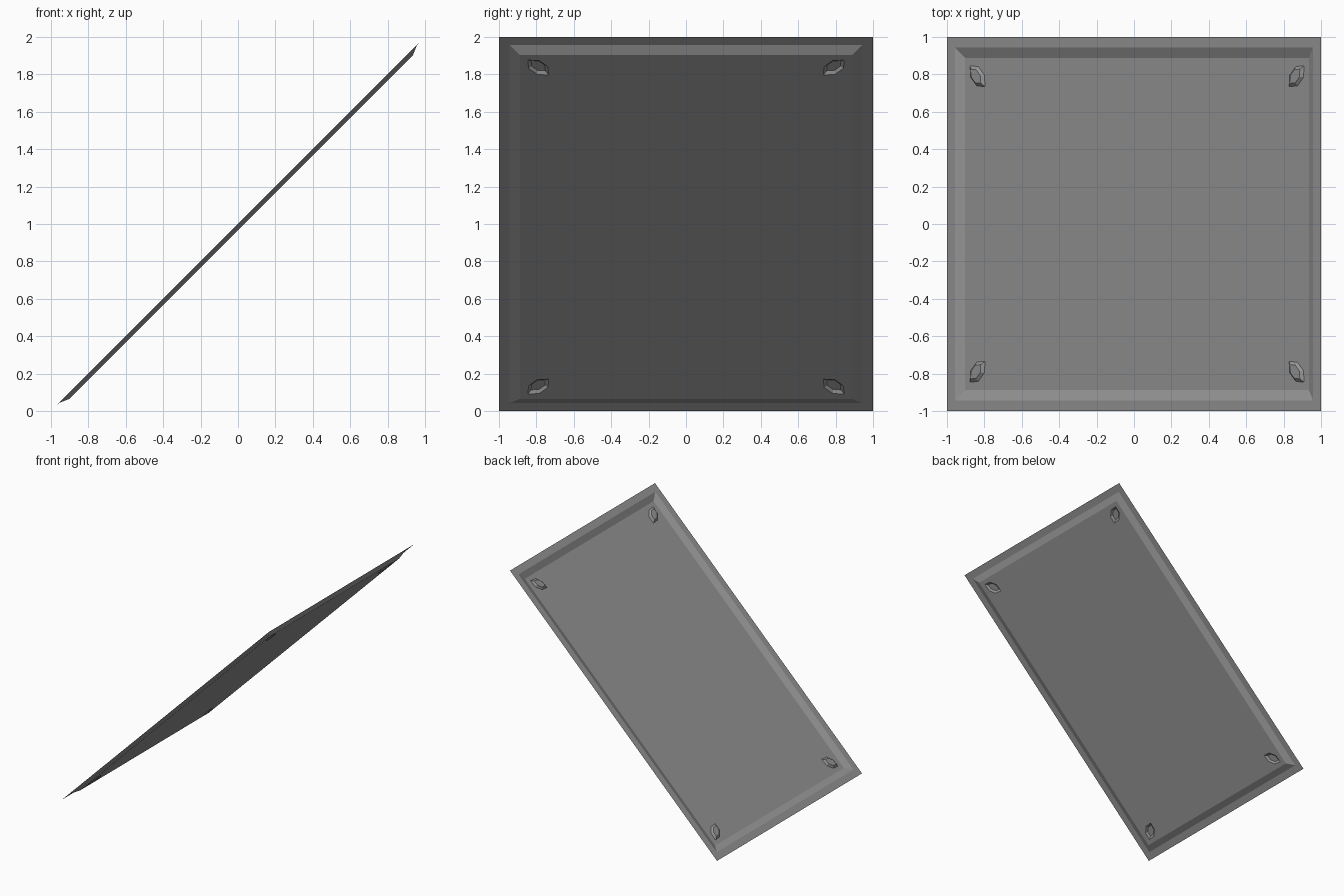
import bpy, bmesh
from mathutils import Vector

cube = bpy.data.objects.get("Cube")
if cube:
    bpy.data.objects.remove(cube, do_unlink=True)

grey = bpy.data.materials.new("plain_grey")
grey.use_nodes = True
colour = (0.3, 0.3, 0.3, 1)
grey.diffuse_color = colour
grey.node_tree.nodes["Principled BSDF"].inputs["Base Color"].default_value = colour

DEPTH = 0.033   # tray floor offset below the rim plane
SLOT = [(1, 1), (-.1, .92), (-.92, .1), (-1, -1), (.1, -.92), (.92, -.1)]
CORNERS = [(-1, -1), (1, -1), (1, 1), (-1, 1)]

bm = bmesh.new()


def loop(points, drop):
    """Closed ring of vertices on the sloping plane, lowered by drop."""
    return [bm.verts.new((u + drop / 2, y, u + 1 - drop / 2)) for u, y in points]


def bridge(a, b):
    for i in range(len(a)):
        j = (i + 1) % len(a)
        bm.faces.new((a[i], a[j], b[j], b[i]))


def rectangle(u, y, drop):
    return loop([(u * a, y * b) for a, b in CORNERS], drop)


def slot(su, sy, scale, drop):
    return loop([(su * (.853 + .04 * scale * a), sy * (.79 + .056 * scale * b))
                 for a, b in SLOT], drop)


def ring_edges(ring):
    return [bm.edges.get((v, ring[i - 1])) for i, v in enumerate(ring)]


# flat rim and sloped tray wall
outer = rectangle(1, 1, 0)
inner = rectangle(.957, .943, 0)
floor = rectangle(.919, .888, DEPTH)
bridge(outer, inner)
bridge(inner, floor)
floor_edges = ring_edges(floor)

# four slanted corner recesses pressed into the floor
for su, sy in CORNERS:
    mouth = slot(su, sy, 1, DEPTH)
    base = slot(su, sy, .68, DEPTH - .02)
    bridge(mouth, base)
    bm.faces.new(base)
    floor_edges += ring_edges(mouth)

# tray floor around the recesses
bmesh.ops.triangle_fill(bm, edges=floor_edges, use_beauty=True,
                        normal=Vector((-1, 0, 1)).normalized())
bmesh.ops.recalc_face_normals(bm, faces=bm.faces)

mesh = bpy.data.meshes.new("sloping_tray_panel")
bm.to_mesh(mesh)
bm.free()
mesh.materials.append(grey)
panel = bpy.data.objects.new("sloping_tray_panel", mesh)
bpy.context.collection.objects.link(panel)
